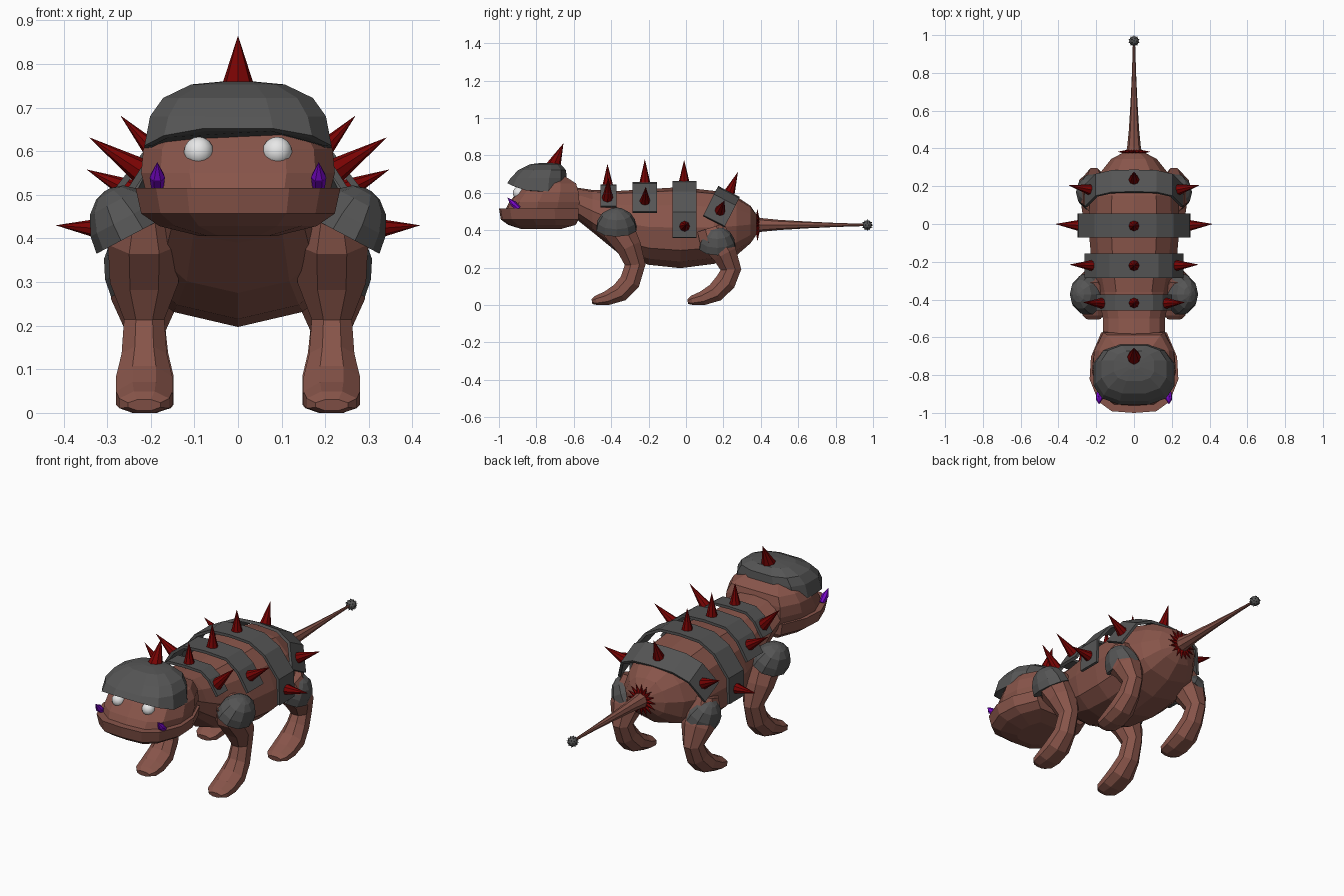
import bpy, bmesh, math
from mathutils import Vector, Matrix

if "Cube" in bpy.data.objects:
    bpy.data.objects.remove(bpy.data.objects["Cube"])


def mat(name, r, g, b):
    m = bpy.data.materials.new(name)
    m.diffuse_color = (r, g, b, 1)
    m.use_nodes = True
    m.node_tree.nodes["Principled BSDF"].inputs["Base Color"].default_value = m.diffuse_color
    return m


BROWN = mat("brown_hide", 0.245, 0.09, 0.068)
GREY = mat("grey_armour", 0.09, 0.09, 0.09)
RED = mat("dark_red_spike", 0.19, 0.001, 0.001)
PURPLE = mat("purple_tusk", 0.19, 0.002, 0.58)
WHITE = mat("white_eye", 0.8, 0.8, 0.8)
SIDES = (("left", -1), ("right", 1))


def finish(name, bm, material):
    bmesh.ops.recalc_face_normals(bm, faces=bm.faces[:])
    me = bpy.data.meshes.new(name)
    bm.to_mesh(me)
    bm.free()
    me.materials.append(material)
    ob = bpy.data.objects.new(name, me)
    bpy.context.collection.objects.link(ob)
    return ob


def loft(name, rings, material):
    """Skin closed rings of equal length and cap both ends."""
    bm = bmesh.new()
    vs = [[bm.verts.new(p) for p in ring] for ring in rings]
    n = len(vs[0])
    for a, b in zip(vs, vs[1:]):
        for i in range(n):
            j = (i + 1) % n
            bm.faces.new((a[i], a[j], b[j], b[i]))
    bm.faces.new(vs[0])
    bm.faces.new(vs[-1])
    return finish(name, bm, material)


def add_cone(bm, base, tip, r1, r2=0.0, sides=8):
    base, tip = Vector(base), Vector(tip)
    d = tip - base
    m = Matrix.Translation((base + tip) / 2) @ d.to_track_quat('Z', 'Y').to_matrix().to_4x4()
    bmesh.ops.create_cone(bm, cap_ends=True, segments=sides, radius1=r1, radius2=r2,
                          depth=d.length, matrix=m)


def cone(name, base, tip, r, material):
    bm = bmesh.new()
    add_cone(bm, base, tip, r)
    return finish(name, bm, material)


# body: cross-sections along y (y, half width, top, bottom)
half = [(0, 1), (.5, .96), (.82, .78), (1, .5), (.9, .22), (.62, .08), (0, 0)]
section = half + [(-x, t) for x, t in half[-2:0:-1]]
stations = [(-.6, .165, .63, .47), (-.5, .165, .615, .39), (-.36, .19, .61, .275),
            (-.2, .225, .62, .215), (-.03, .24, .63, .197), (.15, .235, .61, .22),
            (.27, .18, .58, .265), (.345, .12, .53, .33), (.376, .06, .485, .375)]
loft("body", [[(x * w, y, lo + t * (hi - lo)) for x, t in section]
              for y, w, hi, lo in stations], BROWN)

# head and jaw: stacked plan outlines
half_plan = [(.5, .02), (.8, .14), (1, .42), (.97, .7), (.74, 1)]
plan = [(0, 0)] + half_plan + [(-x, t) for x, t in reversed(half_plan)]


def layer(front, back, w, z):
    return [(x * w, front + t * (back - front), z) for x, t in plan]


loft("jaw", [layer(-1, -.575, .235, .516), layer(-.99, -.575, .222, .457),
             layer(-.95, -.59, .18, .428), layer(-.88, -.67, .09, .406)], BROWN)
loft("upper_head", [layer(-.965, -.57, .212, .51), layer(-.945, -.57, .222, .55),
                    layer(-.90, -.575, .217, .605), layer(-.86, -.588, .19, .65),
                    layer(-.8, -.65, .13, .69)], BROWN)


# helmet: rounded shell with a rim raised at front and back, leaning backwards
def helmet_ring(s, z, shift=0.0):
    pts = []
    for i in range(12):
        a = 2 * math.pi * (i + .5) / 12
        c, d = math.cos(a), math.sin(a)
        x = math.copysign(abs(c) ** .75, c) * .22 * s
        y = math.copysign(abs(d) ** .75, d) * .163 * s - .797
        pts.append((x, y + shift, z if z else .603 + 1.5 * (y + .775) ** 2))
    return pts


loft("helmet", [helmet_ring(.93, 0), helmet_ring(1, 0), helmet_ring(.94, .68, .01),
                helmet_ring(.8, .722, .028), helmet_ring(.5, .753, .045),
                helmet_ring(.15, .76, .05)], GREY)
cone("helmet_spike", (0, -.712, .735), (0, -.655, .865), .042, RED)

# eyes and tusks
for side, s in SIDES:
    bm = bmesh.new()
    bmesh.ops.create_uvsphere(bm, u_segments=12, v_segments=8, radius=.034,
                              matrix=Matrix.Translation((s * .09, -.892, .599)))
    for f in bm.faces:
        f.smooth = True
    finish("eye_" + side, bm, WHITE)
    bm = bmesh.new()
    root, neck, tip = ((s * .185, y, z) for y, z in ((-.895, .515), (-.925, .542), (-.955, .575)))
    add_cone(bm, root, neck, .014, .018, 7)
    add_cone(bm, neck, tip, .018, 0, 7)
    finish("tusk_" + side, bm, PURPLE)


# armour bands: bent strips draped over the back, with spikes
def band(name, y, z, width, profile, tilt=0):
    pts = [(-x, h) for x, h in reversed(profile[1:])] + profile
    rot = Matrix.Rotation(-tilt, 3, 'X')
    bm = bmesh.new()
    rows = [[bm.verts.new(rot @ Vector((x, e * width / 2, h)) + Vector((0, y, z)))
             for x, h in pts] for e in (-1, 1)]
    for i in range(len(pts) - 1):
        bm.faces.new((rows[0][i], rows[0][i + 1], rows[1][i + 1], rows[1][i]))
    ob = finish(name, bm, GREY)
    mod = ob.modifiers.new("thickness", 'SOLIDIFY')
    mod.thickness = .015


band("band_shoulder", -.415, .645, .085, [(0, 0), (.1, -.004), (.15, -.04), (.2, -.115)])
band("band_chest", -.22, .657, .13, [(0, 0), (.13, -.007), (.2, -.06), (.262, -.157)])
band("band_middle", -.008, .663, .128,
     [(0, 0), (.12, -.007), (.21, -.055), (.295, -.165), (.3, -.303)])
band("band_hip", .23, .607, .13, [(0, 0), (.12, -.007), (.205, -.05), (.262, -.175)],
     math.radians(27))

back_spikes = [((-.418, .625), (-.42, .755)), ((-.22, .64), (-.22, .78)),
               ((-.01, .645), (-.01, .775)), ((.228, .59), (.278, .712))]
for i, (b, t) in enumerate(back_spikes):
    cone(f"back_spike_{i + 1}", (0, *b), (0, *t), .032, RED)
flank_spikes = [((.165, -.42, .57), (.27, -.415, .682)), ((.215, -.22, .55), (.342, -.215, .632)),
                ((.285, -.008, .42), (.418, 0, .43)), ((.225, .18, .5), (.347, .205, .558))]
for i, (b, t) in enumerate(flank_spikes):
    for side, s in SIDES:
        cone(f"flank_spike_{i + 1}_{side}", (s * b[0], *b[1:]), (s * t[0], *t[1:]), .031, RED)


# legs: tubes bent in the y-z plane (y, z, radius in plane, radius across x)
def leg(name, x, path):
    rings = []
    for i, (y, z, r, rx) in enumerate(path):
        a, b = path[max(i - 1, 0)], path[min(i + 1, len(path) - 1)]
        t = Vector((b[0] - a[0], b[1] - a[1])).normalized()
        ring = []
        for k in range(8):
            ang = 2 * math.pi * (k + .5) / 8
            c, d = math.cos(ang) * rx, math.sin(ang) * r
            ring.append((x + c, y - t.y * d, max(z + t.x * d, 0)))
        rings.append(ring)
    loft(name, rings, BROWN)


front_path = [(-.38, .47, .08, .06), (-.36, .4, .09, .09), (-.305, .31, .072, .085),
              (-.272, .215, .06, .05), (-.3, .125, .06, .056), (-.355, .066, .055, .07),
              (-.425, .034, .042, .07), (-.48, .022, .03, .062), (-.503, .018, .014, .04)]
rear_path = [(y + .512, z * .88 if z > .2 else z, r, rx) for y, z, r, rx in front_path]


# limb pads: tilted half domes
def pad(name, s, centre, size):
    rot = Matrix.Rotation(s * math.radians(28), 3, 'Y')
    c = Vector((s * centre[0], centre[1], centre[2]))
    rings = []
    for scale, h in ((.85, 0), (1, 0), (.93, .35), (.7, .72), (.38, .93), (.08, 1)):
        rings.append([rot @ Vector((math.cos(a) * scale * size[0], math.sin(a) * scale * size[1],
                                    h * size[2])) + c
                      for a in (2 * math.pi * k / 10 for k in range(10))])
    loft(name, rings, GREY)


for side, s in SIDES:
    leg("front_leg_" + side, s * .215, front_path)
    leg("rear_leg_" + side, s * .212, rear_path)
    pad("front_pad_" + side, s, (.243, -.372, .408), (.092, .112, .118))
    pad("rear_pad_" + side, s, (.213, .168, .307), (.088, .101, .118))

# tail: concave taper, spike collar and studded ball
tail = [(.36, .045), (.41, .036), (.5, .027), (.65, .018), (.8, .011), (.96, .006)]
loft("tail", [[(r * math.cos(k * math.pi / 4), y, .428 + r * math.sin(k * math.pi / 4))
               for k in range(8)] for y, r in tail], BROWN)
bm = bmesh.new()
for k in range(16):
    a = 2 * math.pi * k / 16
    d = Vector((math.cos(a), 0, math.sin(a)))
    c = Vector((0, .382, .427))
    add_cone(bm, c + d * .038, c + d * .088, .011, sides=5)
finish("tail_spike_collar", bm, RED)
bm = bmesh.new()
bmesh.ops.create_icosphere(bm, subdivisions=2, radius=.026)
for d in [v.co.normalized() for v in bm.verts]:
    add_cone(bm, d * .022, d * .032, .004, sides=4)
bmesh.ops.translate(bm, verts=bm.verts[:], vec=(0, .969, .427))
finish("tail_ball", bm, GREY)
